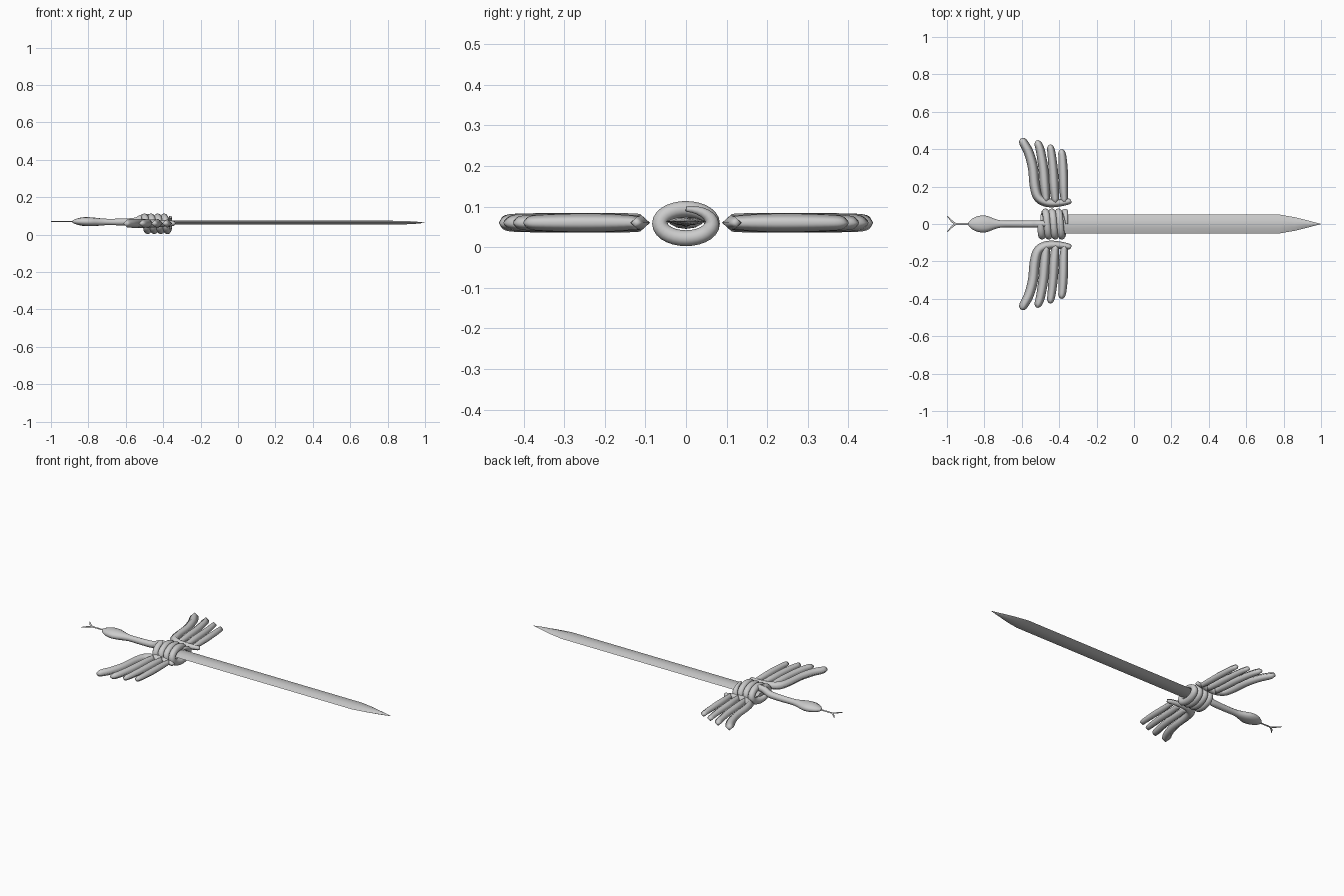
import bpy, bmesh, math
from mathutils import Vector

if "Cube" in bpy.data.objects:
    bpy.data.objects.remove(bpy.data.objects["Cube"])

ZC = 0.06  # height of the sword's mid plane


def finish(name, bm, angle=60):
    bmesh.ops.recalc_face_normals(bm, faces=bm.faces)
    me = bpy.data.meshes.new(name)
    bm.to_mesh(me)
    bm.free()
    ob = bpy.data.objects.new(name, me)
    bpy.context.collection.objects.link(ob)
    bpy.ops.object.select_all(action='DESELECT')
    bpy.context.view_layer.objects.active = ob
    ob.select_set(True)
    bpy.ops.object.shade_smooth_by_angle(angle=math.radians(angle))
    return ob


def spline(pts, n=5):
    """Catmull-Rom through tuples of any length."""
    P = [Vector(p) for p in pts]
    P = [2 * P[0] - P[1]] + P + [2 * P[-1] - P[-2]]
    out = []
    for i in range(1, len(P) - 2):
        a, b, c, d = P[i - 1:i + 3]
        for k in range(n):
            t = k / n
            out.append(0.5 * (2 * b + (c - a) * t + (2 * a - 5 * b + 4 * c - d) * t * t
                              + (3 * b - a - 3 * c + d) * t ** 3))
    out.append(P[-2])
    return out


def tube(name, path, radii, sides=10, up=(0, 0, 1), angle=60):
    """Loft a ring along path; radii = (sideways, upwards) per point."""
    bm = bmesh.new()
    rings = []
    for i, p in enumerate(path):
        t = (path[min(i + 1, len(path) - 1)] - path[max(i - 1, 0)]).normalized()
        s = Vector(up).cross(t).normalized()
        u = t.cross(s)
        ra, rb = radii[i]
        ring = []
        for k in range(sides):
            a = 2 * math.pi * k / sides
            ring.append(bm.verts.new(p + s * ra * math.cos(a) + u * rb * math.sin(a)))
        rings.append(ring)
    for r, q in zip(rings, rings[1:]):
        for k in range(sides):
            bm.faces.new((r[k], r[(k + 1) % sides], q[(k + 1) % sides], q[k]))
    bm.faces.new(rings[0])
    bm.faces.new(rings[-1])
    return finish(name, bm, angle)


# Blade: flat ridged section with a tapering point
bm = bmesh.new()
rings = []
for x, w, h in ((-0.5, 0.05, 0.011), (0.78, 0.05, 0.011), (0.86, 0.036, 0.01),
                (0.94, 0.016, 0.007), (0.998, 0.001, 0.001)):
    sec = ((1, 0), (0.45, 0.8), (0, 1), (-0.45, 0.8), (-1, 0), (-0.45, -0.8), (0, -1), (0.45, -0.8))
    rings.append([bm.verts.new((x, w * a, ZC + 0.004 + h * b)) for a, b in sec])
for r, q in zip(rings, rings[1:]):
    for k in range(8):
        bm.faces.new((r[k], r[(k + 1) % 8], q[(k + 1) % 8], q[k]))
bm.faces.new(rings[0])
bm.faces.new(rings[-1])
finish("blade", bm, 30)

# Coiled body wrapped around the blade root
N, TURNS = 112, 4
coil = []
for i in range(N + 1):
    f = i / N
    a = math.pi / 2 + f * TURNS * 2 * math.pi
    coil.append(Vector((-0.5 + 0.14 * f, 0.064 * math.cos(a), ZC - 0.002 + 0.036 * math.sin(a))))
coil_r = [(0.0195, 0.0195) if i < N - 8 else (0.0195 * (N - i + 4) / 12,) * 2 for i in range(N + 1)]
tube("coiled_body", coil, coil_r, 10, (1, 0, 0))

# Neck and head: x, z, half width, half height
neck = spline([(-0.47, 0.094, 0.017, 0.017), (-0.51, 0.09, 0.019, 0.019), (-0.55, 0.072, 0.019, 0.019),
               (-0.62, 0.068, 0.018, 0.018), (-0.70, 0.068, 0.018, 0.017), (-0.74, 0.068, 0.026, 0.02),
               (-0.79, 0.069, 0.044, 0.024), (-0.83, 0.07, 0.043, 0.023), (-0.865, 0.07, 0.028, 0.015),
               (-0.885, 0.07, 0.008, 0.006)], 4)


class V4:
    pass


tube("neck_and_head", [Vector((p[0], 0, p[1])) for p in neck], [(p[2], p[3]) for p in neck], 12)

# Forked tongue
tube("tongue", [Vector((-0.87, 0, 0.07)), Vector((-0.962, 0, 0.07))], [(0.006, 0.003)] * 2, 6)
for s, side in ((1, "left"), (-1, "right")):
    pts = [Vector((-0.955, 0, 0.07)), Vector((-0.975, 0.016 * s, 0.07)), Vector((-0.998, 0.042 * s, 0.07))]
    tube("tongue_fork_" + side, pts, [(0.006, 0.003), (0.005, 0.003), (0.002, 0.002)], 6)

# Wing feathers: x, y, radius; the first curls round the wing base
feathers = [
    [(-0.337, 0.126, 0.010), (-0.35, 0.121, 0.016), (-0.40, 0.113, 0.020), (-0.46, 0.114, 0.024),
     (-0.51, 0.14, 0.026), (-0.53, 0.20, 0.027), (-0.54, 0.30, 0.027), (-0.562, 0.38, 0.026),
     (-0.588, 0.43, 0.024), (-0.598, 0.45, 0.018), (-0.602, 0.458, 0.006)],
    [(-0.47, 0.12, 0.020), (-0.477, 0.20, 0.026), (-0.485, 0.30, 0.026), (-0.50, 0.39, 0.024),
     (-0.513, 0.43, 0.020), (-0.519, 0.447, 0.007)],
    [(-0.42, 0.115, 0.020), (-0.427, 0.20, 0.026), (-0.432, 0.29, 0.025), (-0.440, 0.37, 0.022),
     (-0.447, 0.41, 0.018), (-0.451, 0.424, 0.006)],
    [(-0.372, 0.115, 0.018), (-0.376, 0.19, 0.024), (-0.378, 0.27, 0.025), (-0.382, 0.35, 0.022),
     (-0.387, 0.385, 0.018), (-0.390, 0.399, 0.006)],
]
for s, side in ((1, "left"), (-1, "right")):
    for n, f in enumerate(feathers):
        q = spline(f, 4)
        tube(f"wing_feather_{side}_{n + 1}", [Vector((p[0], s * p[1], ZC)) for p in q],
             [(p[2], p[2] * 0.9) for p in q], 4, angle=100)
